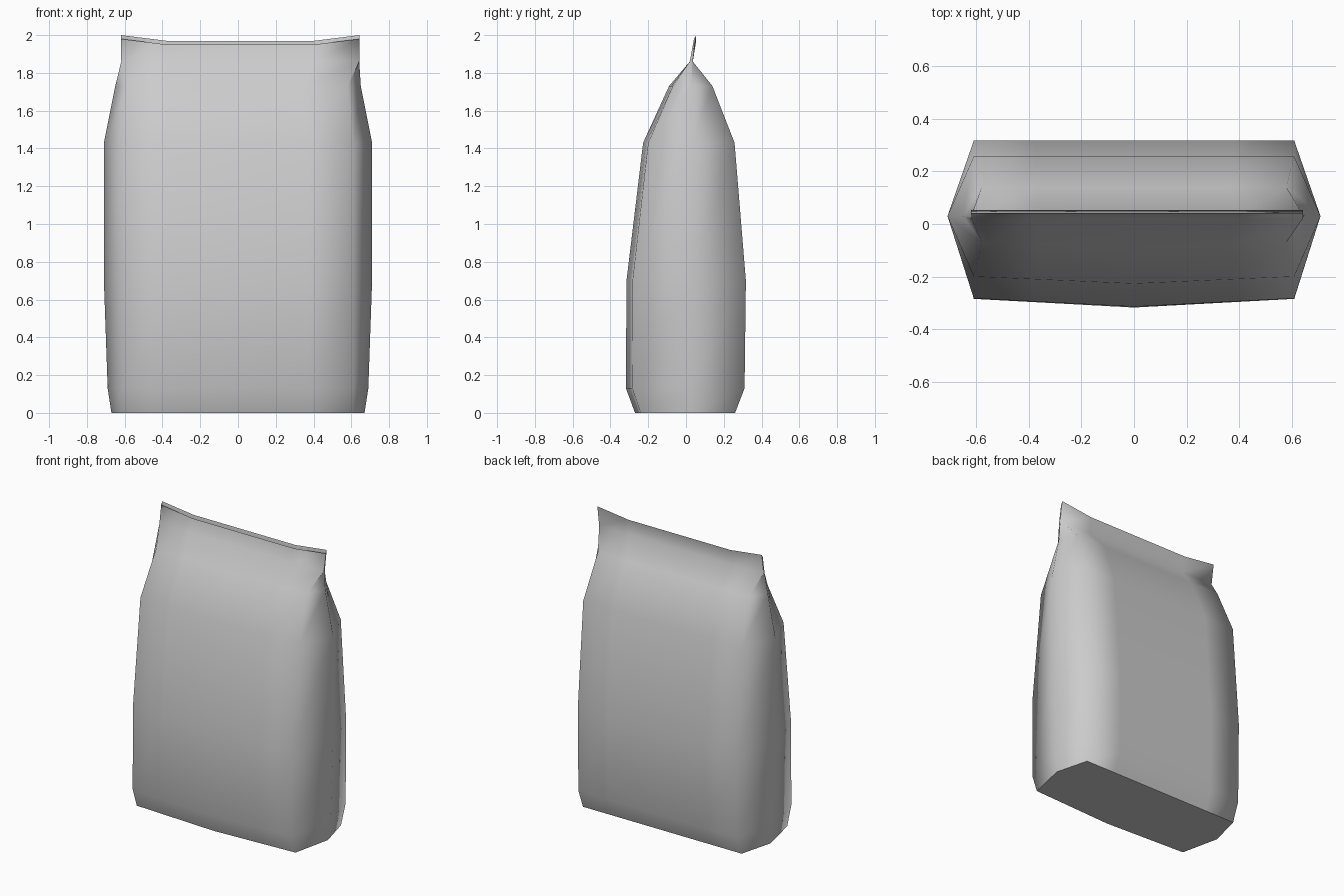
import bpy, bmesh

# Remove the default object
cube = bpy.data.objects.get("Cube")
if cube:
    bpy.data.objects.remove(cube, do_unlink=True)

# Matte grey paper
paper = bpy.data.materials.new("grey paper")
paper.use_nodes = True
GREY = (0.6, 0.6, 0.6, 1)
paper.diffuse_color = GREY
paper.node_tree.nodes["Principled BSDF"].inputs["Base Color"].default_value = GREY

# Each ring: z, corner x, side x, front y, front bulge, back y
RINGS = [
    (0.00, 0.61, 0.67, -0.24, 0.03, 0.26),
    (0.13, 0.61, 0.69, -0.285, 0.033, 0.31),
    (0.70, 0.61, 0.71, -0.283, 0.032, 0.317),
    (1.43, 0.61, 0.71, -0.20, 0.027, 0.257),
    (1.73, 0.58, 0.65, -0.07, 0.02, 0.14),
    (1.86, 0.63, 0.63, 0.02, 0.0, 0.036),
    (1.95, 0.632, 0.632, 0.042, 0.0, 0.054),
]
COLUMNS = (-1, -0.62, 0, 0.62, 1)


def ring_points(z, corner, side, front, bulge, back, mouth):
    """Cross-section: bulged front, flat back, a folded point on each side."""
    shift = 0.012 if z > 1.8 else 0

    def lift(c):
        return 0.03 if mouth and abs(c) == 1 else 0

    pts = [(c * corner + shift, front - bulge * (1 - abs(c)), z + lift(c)) for c in COLUMNS]
    mid_y = (front + back) / 2 if z > 1.8 else 0.03
    pts.append((side + shift, mid_y, z + lift(1) * 1.3))
    rim = 0.02 if mouth else 0
    pts += [(c * corner + shift, back, z + lift(c) + rim) for c in reversed(COLUMNS)]
    pts.append((-side + shift, mid_y, z + lift(1) * 1.3))
    return pts


# Loft the bag through the rings; the pinched mouth stays open
bm = bmesh.new()
loops = []
for i, ring in enumerate(RINGS):
    loops.append([bm.verts.new(p) for p in ring_points(*ring, mouth=i == len(RINGS) - 1)])
for low, high in zip(loops, loops[1:]):
    n = len(low)
    for k in range(n):
        j = (k + 1) % n
        bm.faces.new((low[k], low[j], high[j], high[k])).smooth = True

# Flat bottom with a crisp rim
bottom = bm.faces.new(list(reversed(loops[0])))
bottom.smooth = False
for edge in bottom.edges:
    edge.smooth = False

mesh = bpy.data.meshes.new("paper_bag")
bm.to_mesh(mesh)
bm.free()
mesh.materials.append(paper)
bag = bpy.data.objects.new("paper_bag", mesh)
bpy.context.collection.objects.link(bag)
